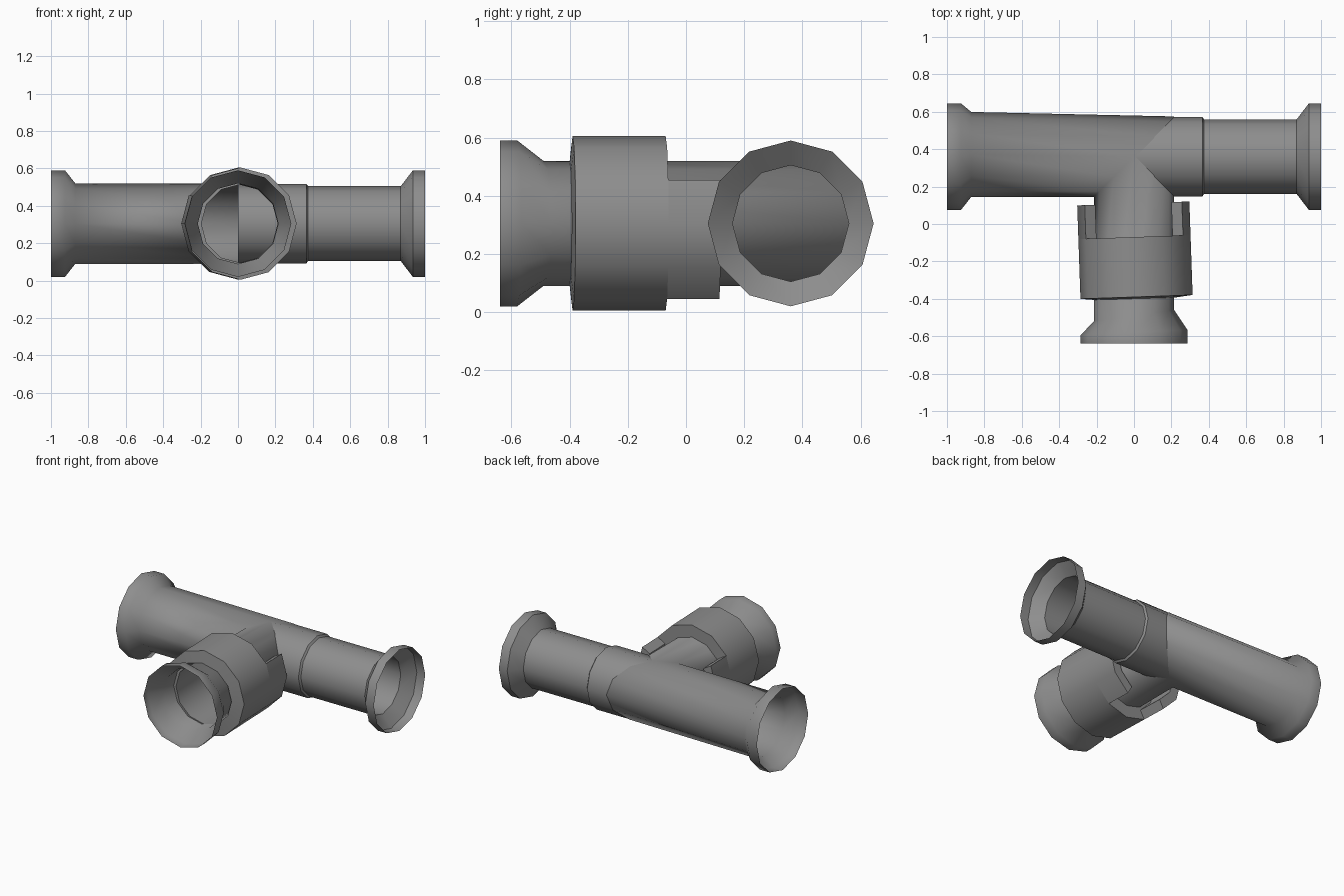
import bpy
import bmesh
from math import cos, sin, radians, pi

cube = bpy.data.objects.get("Cube")
if cube:
    bpy.data.objects.remove(cube, do_unlink=True)

SIDES = 12
AXIS_Y, AXIS_Z = 0.36, 0.305   # centre line of the run
BORE, LIP = 0.215, 0.285       # pipe and flared-end radii
ANGLES = [2 * pi * i / SIDES for i in range(SIDES)]

metal = bpy.data.materials.new("pipe_grey")
metal.use_nodes = True
grey = (0.27, 0.27, 0.27, 1)
metal.diffuse_color = grey
metal.node_tree.nodes["Principled BSDF"].inputs["Base Color"].default_value = grey


def run_ring(x, r, ry=None, shift=0):
    """Ring around the run, which lies along x."""
    ry = ry or r
    return [(x, AXIS_Y + shift + ry * cos(a), AXIS_Z + r * sin(a)) for a in ANGLES]


def branch_ring(y, r, tilt=0):
    """Ring around the branch, which lies along y; tilt skews it sideways."""
    return [(r * cos(a), y + tilt * r * cos(a), AXIS_Z + r * sin(a)) for a in ANGLES]


def loft(bm, rings, closed=False):
    loops = [[bm.verts.new(p) for p in ring] for ring in rings]
    pairs = list(zip(loops, loops[1:]))
    if closed:
        pairs.append((loops[-1], loops[0]))
    return [[bm.faces.new((a[i], a[(i + 1) % SIDES], b[(i + 1) % SIDES], b[i]))
             for i in range(SIDES)] for a, b in pairs]


def finish(bm, name, angle):
    bmesh.ops.recalc_face_normals(bm, faces=bm.faces)
    mesh = bpy.data.meshes.new(name)
    bm.to_mesh(mesh)
    bm.free()
    mesh.materials.append(metal)
    obj = bpy.data.objects.new(name, mesh)
    bpy.context.collection.objects.link(obj)
    bpy.ops.object.select_all(action='DESELECT')
    obj.select_set(True)
    bpy.context.view_layer.objects.active = obj
    if angle:
        bpy.ops.object.shade_smooth_by_angle(angle=radians(angle))
    else:
        bpy.ops.object.shade_smooth()
    return obj


# Elbow: flared right end, mitred corner, flared front branch
bm = bmesh.new()
mitre = [(BORE * cos(a), AXIS_Y + BORE * cos(a), AXIS_Z + BORE * sin(a)) for a in ANGLES]
loft(bm, [
    run_ring(-1, LIP),
    run_ring(-0.925, LIP),
    run_ring(-0.87, BORE, 0.227, 0.012),
    mitre,
    branch_ring(-0.49, BORE, 0.14),
    branch_ring(-0.58, LIP, 0.05),
    branch_ring(-0.64, LIP),
])
finish(bm, "elbow_pipe", None)

# Straight left pipe with a small step and a flared end
bm = bmesh.new()
loft(bm, [run_ring(x, r) for x, r in (
    (0, 0.213), (0.365, 0.213), (0.375, 0.2), (0.87, 0.2), (0.935, LIP), (1, LIP))])
finish(bm, "straight_pipe", 35)

# Collar around the branch, with two side lugs reaching back
bm = bmesh.new()
BACK, FRONT, INNER, OUTER = -0.07, -0.39, 0.235, 0.3
bands = loft(bm, [
    branch_ring(FRONT - 0.01, BORE - 0.005),
    branch_ring(FRONT, OUTER),
    branch_ring(BACK, OUTER),
    branch_ring(BACK, BORE - 0.005),
], closed=True)
bm.normal_update()
finish_collar = finish(bm, "collar", 35)
finish_collar.rotation_euler.z = radians(2)

# Each lug spans three sides: one above the centre line and two below
for name, start in (("left_lug", -2), ("right_lug", 5)):
    bm = bmesh.new()
    rows = []
    for k in range(start, start + 4):
        a = 2 * pi * k / SIDES
        rows.append([bm.verts.new((r * cos(a), y, AXIS_Z + r * sin(a)))
                     for r, y in ((INNER, BACK), (OUTER, BACK), (OUTER, 0.11), (INNER, 0.11))])
    for p, q in zip(rows, rows[1:]):
        for i in range(4):
            j = (i + 1) % 4
            bm.faces.new((p[i], p[j], q[j], q[i]))
    bm.faces.new(rows[0])
    bm.faces.new(rows[-1])
    finish(bm, name, 35).rotation_euler.z = radians(2)
